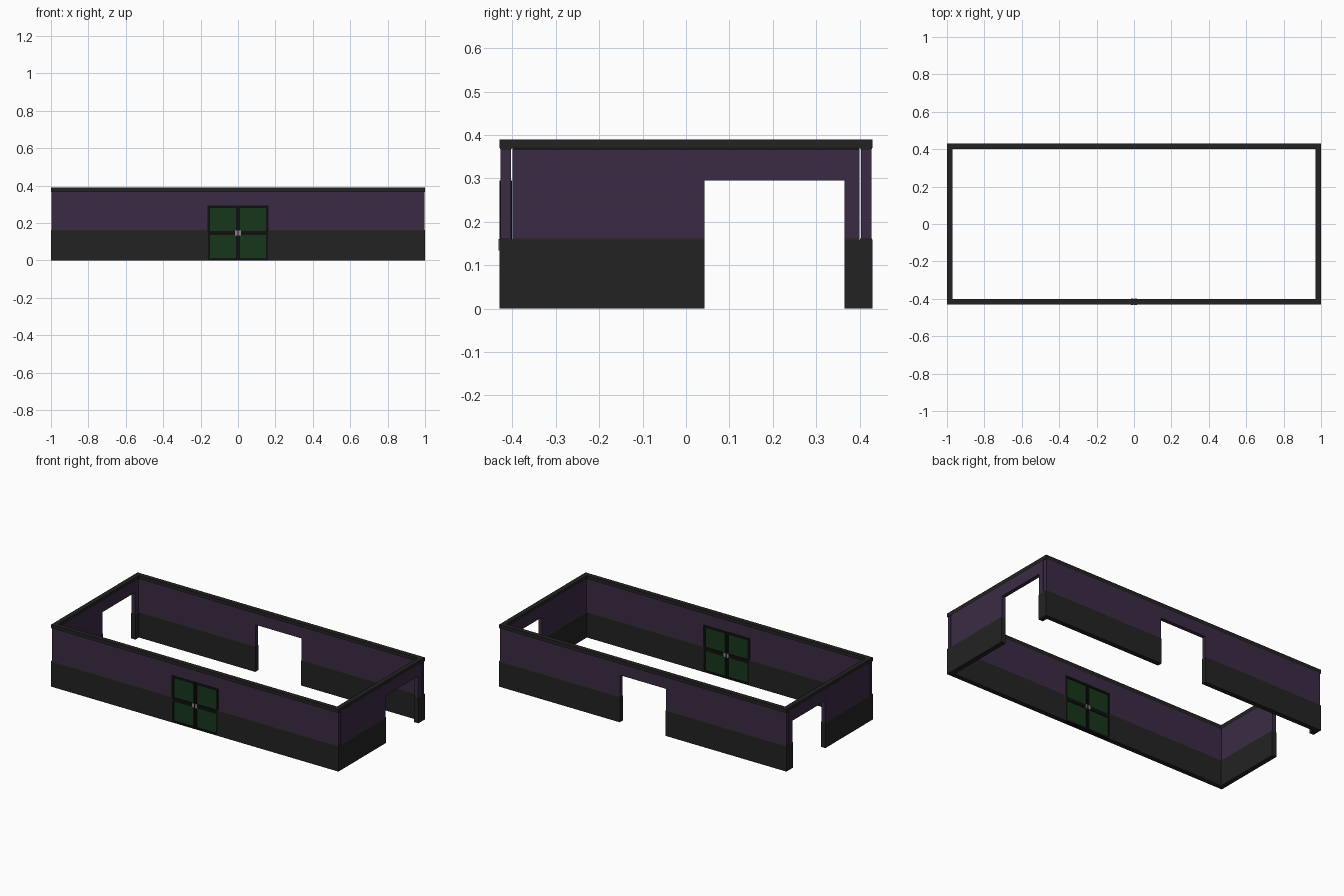
import bpy, bmesh
from mathutils import Matrix
from math import pi

if "Cube" in bpy.data.objects:
    bpy.data.objects.remove(bpy.data.objects["Cube"])


def material(name, rgb):
    m = bpy.data.materials.new(name)
    m.diffuse_color = (*rgb, 1)
    m.use_nodes = True
    m.node_tree.nodes["Principled BSDF"].inputs["Base Color"].default_value = m.diffuse_color
    return m


PURPLE = material("plum_paint", (0.043, 0.024, 0.058))
DARK = material("dark_trim", (0.0165, 0.0165, 0.0165))
BLACK = material("door_frame_black", (0.005, 0.005, 0.005))
GREEN = material("green_panel", (0.008, 0.037, 0.011))
STEEL = material("handle_grey", (0.25, 0.25, 0.25))
TOP, DOOR_H, RAIL, CAP = 0.39, 0.295, 0.163, 0.366


def prism(name, outline, vec, place, mat):
    """Extrude a closed outline of 3D points along vec."""
    bm = bmesh.new()
    face = bm.faces.new([bm.verts.new(p) for p in outline])
    res = bmesh.ops.extrude_face_region(bm, geom=[face])
    moved = [v for v in res["geom"] if isinstance(v, bmesh.types.BMVert)]
    bmesh.ops.translate(bm, verts=moved, vec=vec)
    bmesh.ops.recalc_face_normals(bm, faces=bm.faces)
    me = bpy.data.meshes.new(name)
    bm.to_mesh(me)
    bm.free()
    me.materials.append(mat)
    ob = bpy.data.objects.new(name, me)
    ob.matrix_world = place
    bpy.context.collection.objects.link(ob)
    return ob


def box(name, x0, x1, y0, y1, z0, z1, place, mat):
    pts = [(x0, y0, z0), (x1, y0, z0), (x1, y0, z1), (x0, y0, z1)]
    return prism(name, pts, (0, y1 - y0, 0), place, mat)


def wall(name, half, a, b, place, inset=0.003):
    """Wall along local x, centred on y = 0, with a doorway from a to b."""
    t, T = 0.012, 0.015
    h = half - inset
    # painted upper wall, notched over the doorway
    outline = [(-h, RAIL - .004), (a, RAIL - .004), (a, DOOR_H), (b, DOOR_H),
               (b, RAIL - .004), (h, RAIL - .004), (h, CAP + .003), (-h, CAP + .003)]
    prism(name + "_upper", [(x, -t, z) for x, z in outline], (0, 2 * t, 0), place, PURPLE)
    # wainscot with chamfered top, either side of the doorway
    sec = [(-T, 0), (T, 0), (T, RAIL - .005), (t, RAIL), (-t, RAIL), (-T, RAIL - .005)]
    for tag, p, q in (("a", -half, a), ("b", b, half)):
        prism(f"{name}_wainscot_{tag}", [(p, y, z) for y, z in sec], (q - p, 0, 0), place, DARK)
    # top cap with chamfered underside
    cap = [(-t, CAP), (t, CAP), (T, CAP + .005), (T, TOP), (-T, TOP), (-T, CAP + .005)]
    prism(name + "_cap", [(-half, y, z) for y, z in cap], (2 * half, 0, 0), place, DARK)


# four walls: long ones run full length, short ones fit between
FRONT = Matrix.Translation((0, -0.415, 0))
wall("front_wall", 1.0, -0.16, 0.16, FRONT)
wall("back_wall", 1.0, -0.16, 0.16, Matrix.Translation((0, 0.415, 0)))
for side, x in (("left", -0.985), ("right", 0.985)):
    place = Matrix.Translation((x, 0, 0)) @ Matrix.Rotation(pi / 2, 4, 'Z')
    wall(side + "_wall", 0.4, 0.043, 0.365, place, inset=0)

# double door: frame, stiles and rails around four recessed panels
F = 0.0145
for s, tag in ((-1, "left"), (1, "right")):
    def span(p, q):
        return sorted((s * p, s * q))
    box(f"door_jamb_{tag}", *span(0.149, 0.162), -F, F, 0, DOOR_H, FRONT, BLACK)
    box(f"door_stile_{tag}", *span(0.001, 0.011), -F, F, 0, 0.284, FRONT, BLACK)
    for z0, z1, row in ((0, 0.012, "bottom"), (0.135, 0.158, "middle"), (0.281, DOOR_H, "top")):
        box(f"door_{row}_rail_{tag}", *span(0.001, 0.15), -F, F, z0, z1, FRONT, BLACK)
    box(f"door_panel_{tag}", *span(0.002, 0.15), -0.010, 0.010, 0.003, 0.285, FRONT, GREEN)
    # handle plates on both faces
    for f, face in ((-1, "outer"), (1, "inner")):
        y0, y1 = sorted((f * 0.013, f * 0.017))
        box(f"handle_{tag}_{face}", *span(0.004, 0.017), y0, y1, 0.134, 0.16, FRONT, STEEL)
